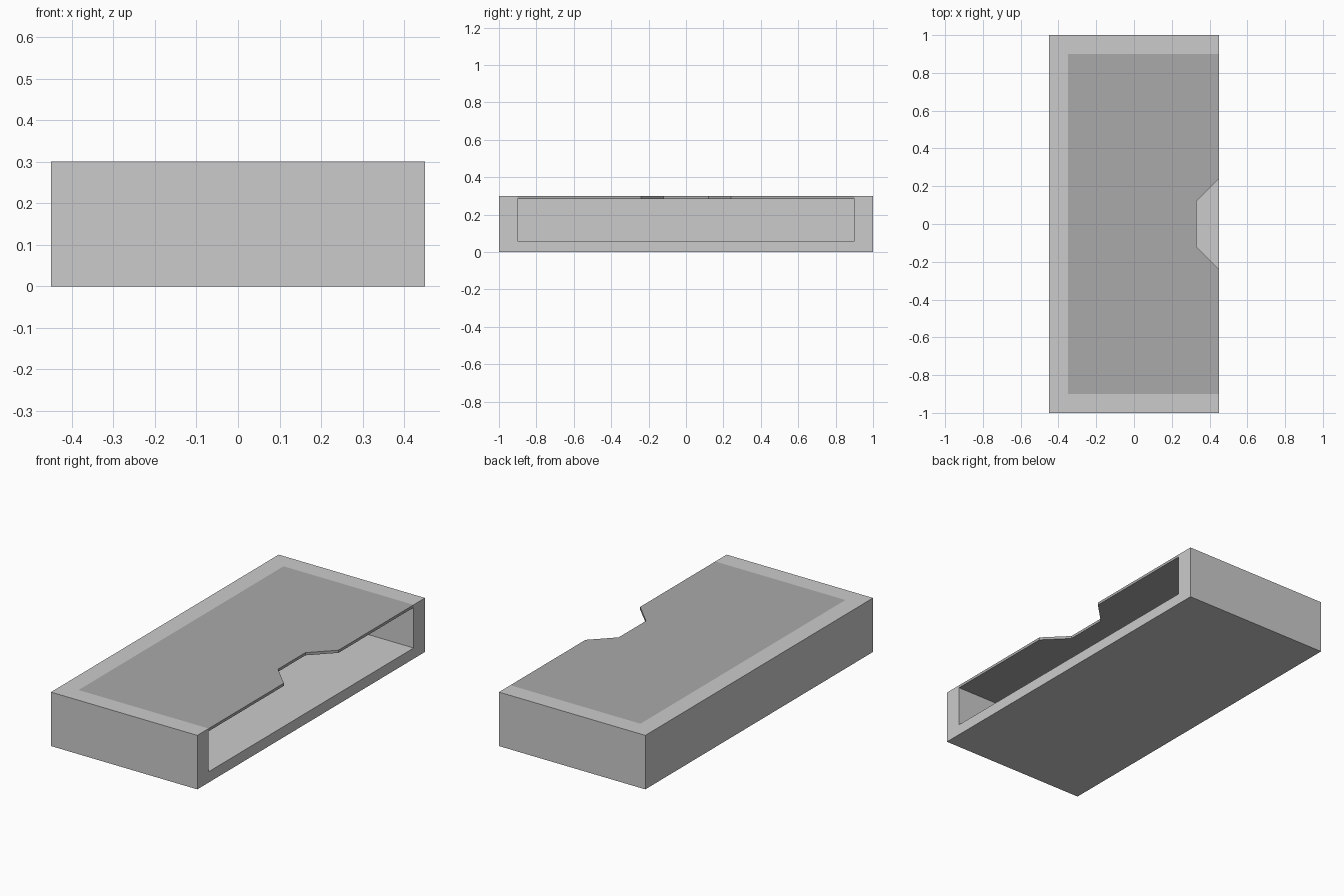
import bpy, bmesh

if "Cube" in bpy.data.objects:
    bpy.data.objects.remove(bpy.data.objects["Cube"])

W, L, H = 0.45, 1.0, 0.30      # half width, half length, height
WALL, FLOOR, LID = 0.10, 0.06, 0.015


def prism(name, outline, z0, z1):
    """Extrude a flat outline from z0 up to z1."""
    bm = bmesh.new()
    base = bm.faces.new([bm.verts.new((x, y, z0)) for x, y in outline])
    ext = bmesh.ops.extrude_face_region(bm, geom=[base])
    top = [v for v in ext["geom"] if isinstance(v, bmesh.types.BMVert)]
    bmesh.ops.translate(bm, verts=top, vec=(0, 0, z1 - z0))
    bmesh.ops.recalc_face_normals(bm, faces=bm.faces)
    mesh = bpy.data.meshes.new(name)
    bm.to_mesh(mesh)
    bm.free()
    obj = bpy.data.objects.new(name, mesh)
    bpy.context.collection.objects.link(obj)
    return obj


def rect(x0, x1, y):
    return [(x0, -y), (x1, -y), (x1, y), (x0, y)]


# Tray: block with a pocket open at the top and the right side
tray = prism("tray", rect(-W, W, L), 0, H)
pocket = prism("pocket_cutter", rect(-W + WALL, W + 0.2, L - WALL), FLOOR, H + 0.2)
pocket.hide_render = True
pocket.hide_viewport = True
cut = tray.modifiers.new("pocket", "BOOLEAN")
cut.operation = "DIFFERENCE"
cut.solver = "EXACT"
cut.object = pocket

# Lid: thin sheet flush with the rim, with a tapered finger notch
half = [(W, 0.24), (W - 0.12, 0.12)]
notch = [(x, -y) for x, y in half] + half[::-1]
b = L - WALL
lid = prism("lid", [(-W + WALL, -b), (W, -b)] + notch + [(W, b), (-W + WALL, b)], H - LID, H)
dark = bpy.data.materials.new("dark_grey")
dark.diffuse_color = (0.4, 0.4, 0.4, 1)
dark.use_nodes = True
dark.node_tree.nodes["Principled BSDF"].inputs["Base Color"].default_value = dark.diffuse_color
lid.data.materials.append(dark)
